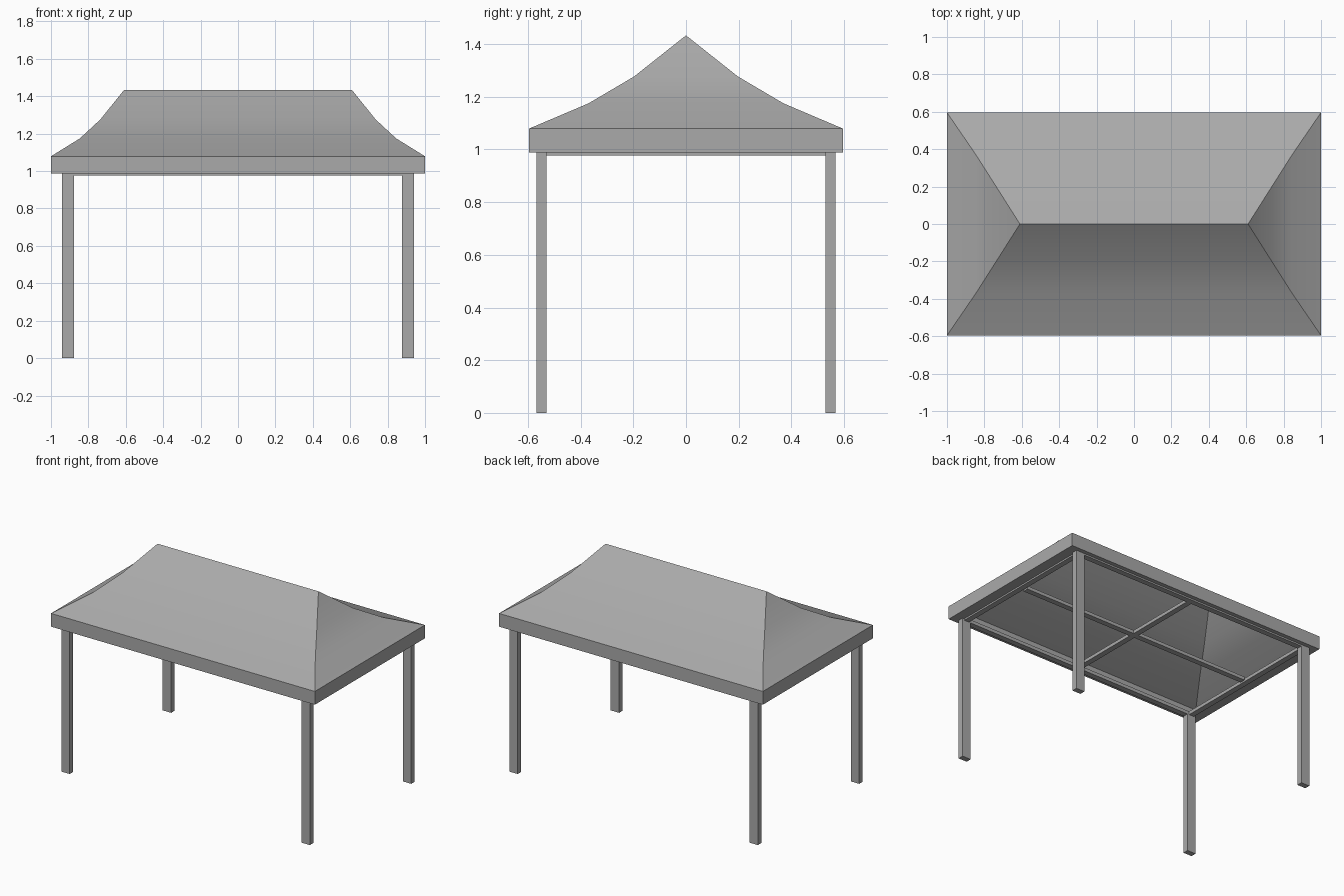
import bpy, bmesh, math

cube = bpy.data.objects.get("Cube")
if cube:
    bpy.data.objects.remove(cube)

grey = bpy.data.materials.new("mid_grey")
grey.use_nodes = True
COLOUR = (0.4, 0.4, 0.4, 1)
grey.diffuse_color = COLOUR
grey.node_tree.nodes["Principled BSDF"].inputs["Base Color"].default_value = COLOUR


def add_object(name, bm):
    bmesh.ops.recalc_face_normals(bm, faces=bm.faces)
    mesh = bpy.data.meshes.new(name)
    bm.to_mesh(mesh)
    bm.free()
    mesh.materials.append(grey)
    obj = bpy.data.objects.new(name, mesh)
    bpy.context.collection.objects.link(obj)
    return obj


def box(name, low, high):
    bm = bmesh.new()
    bmesh.ops.create_cube(bm, size=1)
    for v in bm.verts:
        v.co = [a + (b - a) * (c + 0.5) for a, b, c in zip(low, high, v.co)]
    return add_object(name, bm)


# Shared frame dimensions
IN_X, OUT_X, IN_Y, OUT_Y = 0.878, 0.942, 0.53, 0.568
RAIL_X, RAIL_Y = (IN_X + OUT_X) / 2, (IN_Y + OUT_Y) / 2
HALF_X, HALF_Y, EAVE, HEM = 1.0, 0.596, 1.079, 0.988

# Canopy: underside rim, valance and concave hipped roof, lofted through rectangular rings
RINGS = [(RAIL_X, RAIL_Y, HEM), (HALF_X, HALF_Y, HEM), (HALF_X, HALF_Y, EAVE),
         (0.845, 0.37, 1.175), (0.735, 0.197, 1.277)]
bm = bmesh.new()
loops = [[bm.verts.new((sx * x, sy * y, z)) for sx, sy in ((-1, -1), (1, -1), (1, 1), (-1, 1))]
         for x, y, z in RINGS]
a, b = (bm.verts.new((x, 0, 1.433)) for x in (-0.61, 0.61))
loops.append([a, b, b, a])
for lower, upper in zip(loops, loops[1:]):
    for i in range(4):
        j = (i + 1) % 4
        corners = [lower[i], lower[j], upper[j], upper[i]]
        bm.faces.new(list(dict.fromkeys(corners)))
canopy = add_object("canopy", bm)
bpy.context.view_layer.objects.active = canopy
canopy.select_set(True)
bpy.ops.object.shade_smooth_by_angle(angle=math.radians(25))
canopy.select_set(False)

# Legs
for sx, side in ((1, "left"), (-1, "right")):
    for sy, end in ((-1, "front"), (1, "back")):
        xs = sorted((sx * IN_X, sx * OUT_X))
        ys = sorted((sy * IN_Y, sy * OUT_Y))
        box(f"{end}_{side}_leg", (xs[0], ys[0], 0), (xs[1], ys[1], 1.0))

# Frame rails around the edge and crossing at the middle
LOW, HIGH, HALF = 0.977, 1.0, 0.019
for y, name in ((-RAIL_Y, "front_rail"), (0, "long_middle_rail"), (RAIL_Y, "back_rail")):
    box(name, (-IN_X, y - HALF, LOW), (IN_X, y + HALF, HIGH))
for x, name in ((-RAIL_X, "right_rail"), (0, "short_middle_rail"), (RAIL_X, "left_rail")):
    box(name, (x - HALF, -IN_Y, LOW), (x + HALF, IN_Y, HIGH))
